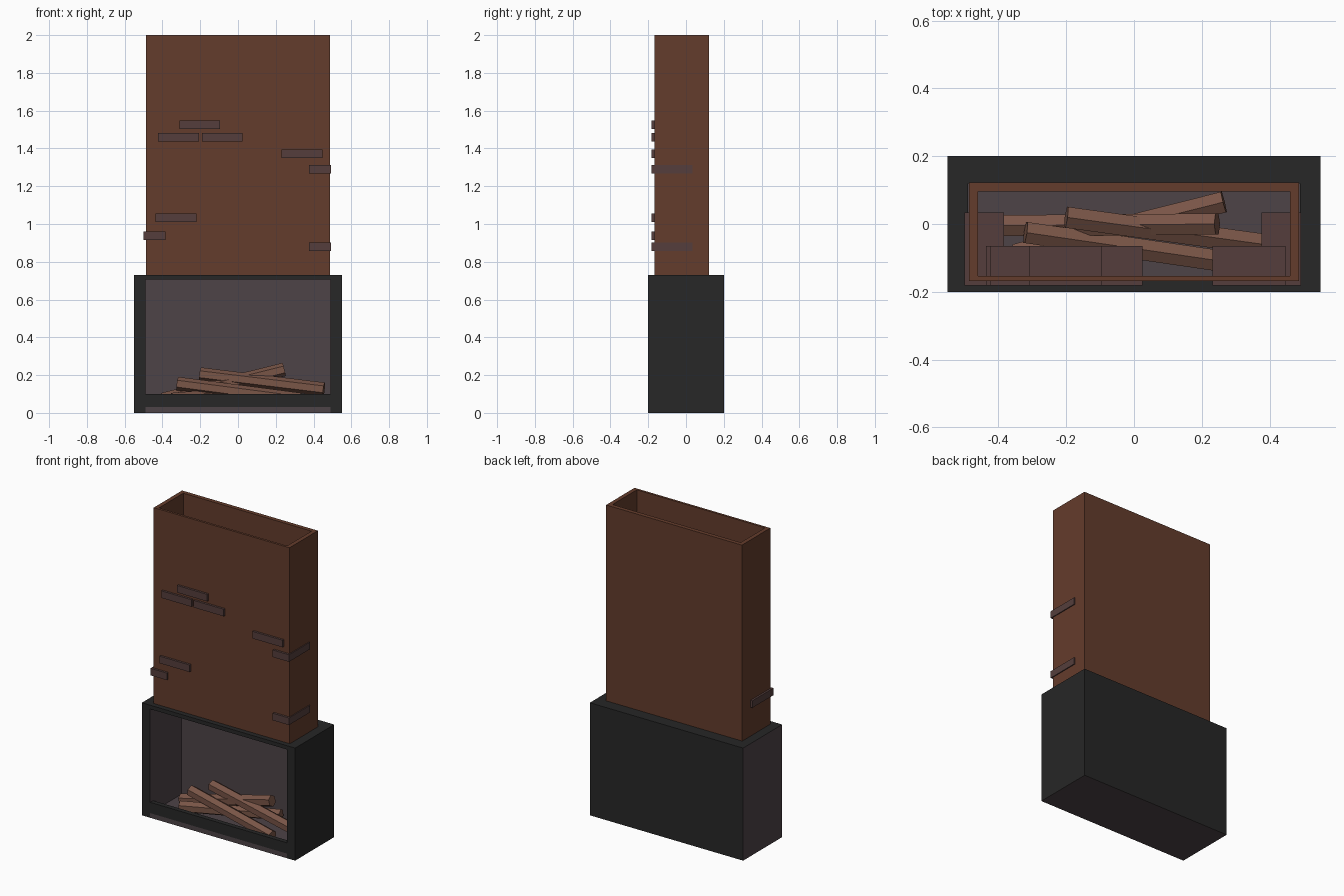
import bpy, bmesh
from mathutils import Vector, Matrix

if "Cube" in bpy.data.objects:
    bpy.data.objects.remove(bpy.data.objects["Cube"])


def material(name, rgb):
    m = bpy.data.materials.new(name)
    m.diffuse_color = (*rgb, 1)
    m.use_nodes = True
    m.node_tree.nodes["Principled BSDF"].inputs["Base Color"].default_value = m.diffuse_color
    return m


IRON = material("dark_iron", (0.02, 0.02, 0.02))
SOOT = material("soot", (0.075, 0.056, 0.063))
CLAY = material("clay", (0.127, 0.045, 0.025))
BRICK = material("brick", (0.09, 0.048, 0.045))
WOOD = material("wood", (0.19, 0.09, 0.062))


def finish(name, bm, *mats):
    bmesh.ops.recalc_face_normals(bm, faces=bm.faces)
    mesh = bpy.data.meshes.new(name)
    bm.to_mesh(mesh)
    bm.free()
    for m in mats:
        mesh.materials.append(m)
    ob = bpy.data.objects.new(name, mesh)
    bpy.context.collection.objects.link(ob)
    return ob


def box(name, x, y, z, mat, lined=(), lining=SOOT):
    """Box from three ranges; faces whose normal is in 'lined' get the lining."""
    bm = bmesh.new()
    lo, hi = Vector((x[0], y[0], z[0])), Vector((x[1], y[1], z[1]))
    mtx = Matrix.Translation((lo + hi) / 2) @ Matrix.Diagonal((*(hi - lo), 1))
    bmesh.ops.create_cube(bm, size=1, matrix=mtx)
    bm.normal_update()
    for f in bm.faces:
        f.material_index = int(any(f.normal.dot(Vector(d)) > 0.9 for d in lined))
    return finish(name, bm, mat, lining)


def log(name, a, b, r=0.036):
    a, b = Vector(a), Vector(b)
    d = b - a
    rot = d.to_track_quat('Z', 'Y').to_matrix().to_4x4()
    bm = bmesh.new()
    bmesh.ops.create_cone(bm, cap_ends=True, segments=6, radius1=r, radius2=r,
                          depth=d.length,
                          matrix=Matrix.Translation((a + b) / 2) @ rot)
    return finish(name, bm, WOOD)


L, R, F, D = (-1, 0, 0), (1, 0, 0), (0, -1, 0), (0, 0, -1)

# Firebox: walls, floor, top frame and front bar
box("firebox_left_wall", (-0.55, -0.49), (-0.2, 0.2), (0, 0.73), IRON, (L, R, D))
box("firebox_right_wall", (0.49, 0.55), (-0.2, 0.2), (0, 0.73), IRON, (L, D))
box("firebox_back_wall", (-0.49, 0.49), (0.12, 0.2), (0, 0.73), IRON, (F, D))
box("firebox_floor", (-0.49, 0.49), (-0.2, 0.12), (0, 0.03), SOOT)
box("firebox_top_lip", (-0.49, 0.49), (-0.2, -0.168), (0.705, 0.73), IRON, (D,))
box("front_bar", (-0.49, 0.49), (-0.2, -0.17), (0.03, 0.10), IRON)

# Chimney: open rectangular tube
bm = bmesh.new()
outer = [(-0.487, -0.168), (0.487, -0.168), (0.487, 0.123), (-0.487, 0.123)]
inner = [(-0.46, -0.153), (0.46, -0.153), (0.46, 0.096), (-0.46, 0.096)]
rings = [[bm.verts.new((x, y, z)) for x, y in pts]
         for pts, z in ((outer, 0.71), (outer, 2.0), (inner, 2.0), (inner, 0.71))]
for k in range(4):
    p, q = rings[k], rings[(k + 1) % 4]
    for i in range(4):
        j = (i + 1) % 4
        bm.faces.new((p[i], p[j], q[j], q[i]))
finish("chimney", bm, CLAY)

# Protruding bricks, laid along the front face or wrapped round a corner
for i, (x, z) in enumerate([(-0.31, 1.525), (-0.423, 1.46), (-0.191, 1.46),
                            (0.231, 1.372), (-0.436, 1.033)]):
    box(f"front_brick_{i + 1}", (x, x + 0.216), (-0.182, -0.065),
        (z - 0.023, z + 0.023), BRICK)
for i, (x, z) in enumerate([(0.376, 1.29), (0.376, 0.88), (-0.5, 0.937)]):
    box(f"corner_brick_{i + 1}", (x, x + 0.117), (-0.182, 0.034),
        (z - 0.023, z + 0.023), BRICK)

# Stacked logs
log("log_upper", (-0.20, 0.02, 0.205), (0.455, -0.07, 0.125))
log("log_front", (-0.32, -0.025, 0.155), (0.33, -0.12, 0.07))
log("log_back", (-0.35, -0.09, 0.07), (0.265, 0.065, 0.12))
log("log_leaning", (-0.40, -0.005, 0.07), (0.245, 0.0, 0.23))
